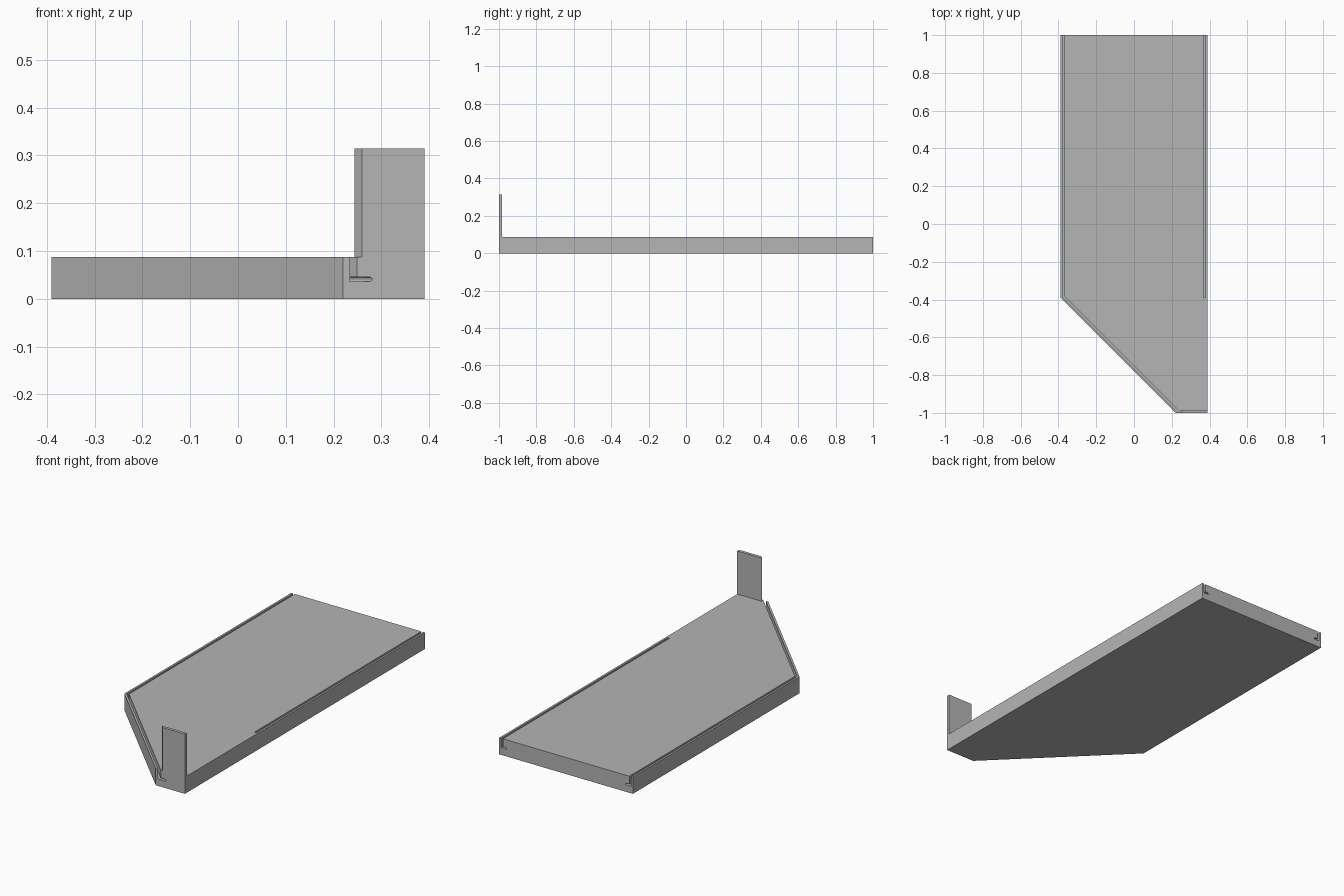
import bpy, bmesh, math
from mathutils import Vector

cube = bpy.data.objects.get("Cube")
if cube:
    bpy.data.objects.remove(cube, do_unlink=True)

HALF_W, HALF_L, THICK = 0.39, 1.0, 0.0875
CORNER_Y, NOSE_X = -0.39, 0.22
POST_TOP, POST_T = 0.315, 0.016

grey = bpy.data.materials.new("plain grey")
grey.use_nodes = True
colour = (0.46, 0.46, 0.46, 1)
grey.diffuse_color = colour
grey.node_tree.nodes["Principled BSDF"].inputs["Base Color"].default_value = colour


def finish(name, bm):
    bmesh.ops.recalc_face_normals(bm, faces=bm.faces)
    mesh = bpy.data.meshes.new(name)
    bm.to_mesh(mesh)
    bm.free()
    mesh.materials.append(grey)
    obj = bpy.data.objects.new(name, mesh)
    bpy.context.collection.objects.link(obj)
    return obj


def prism(name, outline, z0, z1):
    bm = bmesh.new()
    face = bm.faces.new([bm.verts.new((x, y, z0)) for x, y in outline])
    new = bmesh.ops.extrude_face_region(bm, geom=[face], use_keep_orig=True)["geom"]
    top = [v for v in new if isinstance(v, bmesh.types.BMVert)]
    bmesh.ops.translate(bm, verts=top, vec=(0, 0, z1 - z0))
    return finish(name, bm)


def sweep(name, path, profile):
    """Sweep an (inward, height) profile along a path with mitred corners."""
    pts = [Vector(p) for p in path]
    dirs = [(b - a).normalized() for a, b in zip(pts, pts[1:])]
    norms = [Vector((-d.y, d.x)) for d in dirs]
    bm = bmesh.new()
    rings = []
    for i, p in enumerate(pts):
        n1, n2 = norms[max(i - 1, 0)], norms[min(i, len(norms) - 1)]
        mitre = (n1 + n2) / (1 + n1.dot(n2))
        rings.append([bm.verts.new((*(p + mitre * u), z)) for u, z in profile])
    for a, b in zip(rings, rings[1:]):
        for i in range(len(a)):
            j = (i + 1) % len(a)
            bm.faces.new((a[i], a[j], b[j], b[i]))
    bm.faces.new(rings[0])
    bm.faces.new(rings[-1])
    return finish(name, bm)


# Slab with one cut-off front corner
slab = prism("slab", [(-HALF_W, HALF_L), (-HALF_W, CORNER_Y), (NOSE_X, -HALF_L),
                      (HALF_W, -HALF_L), (HALF_W, HALF_L)], 0, THICK)

# L-shaped slot section with a rounded toe
rim, slot, toe, floor = 0.0104, 0.0104, 0.043, 0.036
r = 0.0048
arc = [(toe - r + r * math.cos(a), floor + r + r * math.sin(a))
       for a in (math.radians(-90 + 30 * i) for i in range(7))]
section = [(rim, THICK + 0.03), (rim, floor), *arc,
           (rim + slot, floor + 2 * r), (rim + slot, THICK + 0.03)]

# Slots along the right and angled edges, and the left edge
over = 0.06
cutters = [
    sweep("long_slot_cutter", [(-HALF_W, HALF_L + over), (-HALF_W, CORNER_Y),
                               (NOSE_X + over, -HALF_L - over)], section),
    sweep("short_slot_cutter", [(HALF_W, CORNER_Y), (HALF_W, HALF_L + over)], section),
]
bpy.context.view_layer.objects.active = slab
for cutter in cutters:
    cutter.hide_render = True
    mod = slab.modifiers.new("slot", "BOOLEAN")
    mod.operation = "DIFFERENCE"
    mod.solver = "EXACT"
    mod.object = cutter
    bpy.ops.object.modifier_apply(modifier=mod.name)
    bpy.data.objects.remove(cutter, do_unlink=True)

# Thin upright plate at the front with a bevelled end
prism("upright_plate", [(0.26, -HALF_L), (HALF_W, -HALF_L),
                        (HALF_W, -HALF_L + POST_T), (0.26 - POST_T, -HALF_L + POST_T)],
      THICK, POST_TOP)
